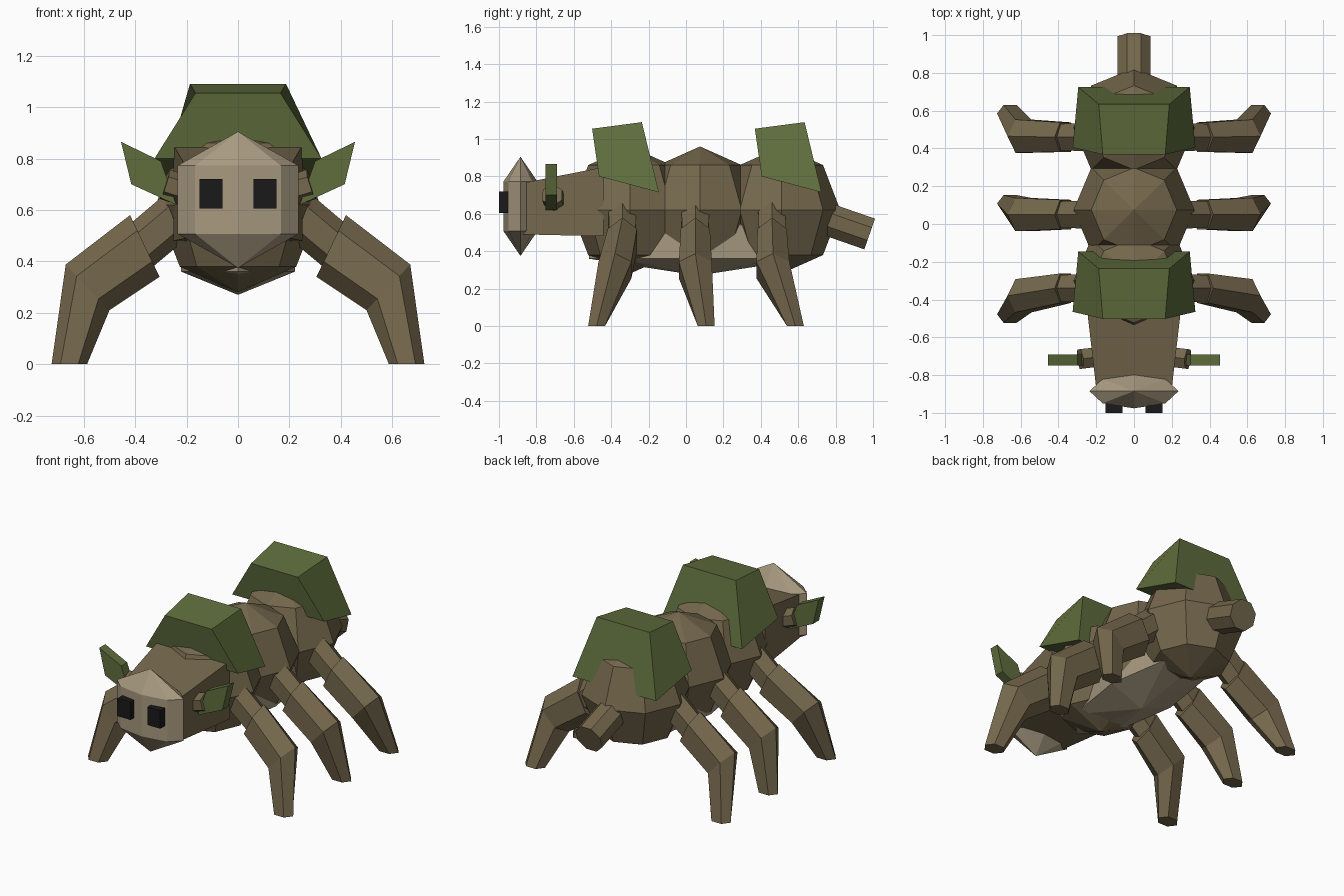
import bpy, bmesh
from math import cos, sin, pi
from mathutils import Vector, Matrix

if "Cube" in bpy.data.objects:
    bpy.data.objects.remove(bpy.data.objects["Cube"])


def material(name, rgb):
    m = bpy.data.materials.new(name)
    m.diffuse_color = (*rgb, 1)
    m.use_nodes = True
    m.node_tree.nodes["Principled BSDF"].inputs["Base Color"].default_value = m.diffuse_color
    return m


BROWN = material("bark_brown", (0.175, 0.135, 0.072))
TAN = material("pale_tan", (0.39, 0.32, 0.215))
GREEN = material("leaf_green", (0.115, 0.155, 0.047))
BLACK = material("eye_black", (0.01, 0.01, 0.01))


def finish(name, bm, mat):
    bmesh.ops.recalc_face_normals(bm, faces=bm.faces)
    me = bpy.data.meshes.new(name)
    bm.to_mesh(me)
    bm.free()
    me.materials.append(mat)
    ob = bpy.data.objects.new(name, me)
    bpy.context.collection.objects.link(ob)
    return ob


def ball(name, centre, radii, rings, mat):
    """Low-poly eight-sided sphere with vertical poles."""
    bm = bmesh.new()
    bmesh.ops.create_uvsphere(
        bm, u_segments=8, v_segments=rings, radius=1,
        matrix=Matrix.Translation(centre) @ Matrix.Diagonal((*radii, 1)))
    finish(name, bm, mat)


def loft(name, rings, mat):
    """Skin a list of equal-length point loops and cap both ends."""
    bm = bmesh.new()
    loops = [[bm.verts.new(p) for p in r] for r in rings]
    n = len(loops[0])
    for a, b in zip(loops, loops[1:]):
        for i in range(n):
            j = (i + 1) % n
            bm.faces.new((a[i], a[j], b[j], b[i]))
    bm.faces.new(loops[0])
    bm.faces.new(loops[-1])
    finish(name, bm, mat)


def box(name, lo, hi, mat):
    rect = lambda z: [(lo[0], lo[1], z), (hi[0], lo[1], z), (hi[0], hi[1], z), (lo[0], hi[1], z)]
    loft(name, [rect(lo[2]), rect(hi[2])], mat)


def rod(name, a, b, r, n, mat):
    """Straight n-sided rod with a flat side up."""
    a, b = Vector(a), Vector(b)
    rot = (b - a).to_track_quat('Z', 'Y')
    ring = [rot @ Vector((r * cos((i + .5) * 2 * pi / n), r * sin((i + .5) * 2 * pi / n), 0))
            for i in range(n)]
    loft(name, [[a + p for p in ring], [b + p for p in ring]], mat)


def limb_ring(s, inner, outer, y, half):
    """Six-sided section spanning two (x, z) points, with a depth along y."""
    mx, mz = (inner[0] + outer[0]) / 2, (inner[1] + outer[1]) / 2
    dx, dz = (outer[0] - inner[0]) / 2, (outer[1] - inner[1]) / 2
    return [(s * (mx + dx * cos(k * pi / 3)), y + half / .866 * sin(k * pi / 3),
             mz + dz * cos(k * pi / 3)) for k in range(6)]


# Body segments and belly
for name, y in (("front_body", -.30), ("middle_body", .075), ("rear_body", .51)):
    ball(name, (0, y, .62), (.32, .315, .34), 4, BROWN)
ball("belly", (0, .065, .45), (.255, .675, .18), 3, TAN)

# Neck
neck = lambda y, w, z0, z1: [(-w, y, z0), (w, y, z0), (w, y, z1), (-w, y, z1)]
loft("neck", [neck(-.87, .20, .49, .765), neck(-.44, .25, .48, .85)], BROWN)

# Face
ball("face", (0, -.885, .64), (.272, .105, .265), 3, TAN)

# Tail
rod("tail", (0, .70, .59), (0, .982, .492), .094, 8, BROWN)

# Back plates
for name, y in (("front_back_plate", 0), ("rear_back_plate", .87)):
    quad = lambda wf, yf, zf, wb, yb, zb: [(-wf, y + yf, zf), (wf, y + yf, zf),
                                           (wb, y + yb, zb), (-wb, y + yb, zb)]
    loft(name, [quad(.325, -.465, .80, .295, -.145, .715),
                quad(.165, -.502, 1.055, .187, -.236, 1.09)], GREEN)

# Paired parts
for side, s in (("right", 1), ("left", -1)):
    # Eye
    xs = sorted((s * .06, s * .15))
    box(side + "_eye", (xs[0], -1.0, .605), (xs[1], -.93, .72), BLACK)

    # Ear stem and leaf
    rod(side + "_ear_stem", (s * .16, -.70, .66), (s * .285, -.715, .70), .06, 6, BROWN)
    leaf = [(.455, .865), (.30, .79), (.24, .62), (.415, .70)]
    loft(side + "_ear_leaf", [[(s * x, y, z) for x, z in leaf] for y in (-.75, -.69)], GREEN)

    # Legs
    for name, hip, knee, foot in (("front", -.34, -.38, -.478),
                                  ("middle", .05, .05, .108),
                                  ("rear", .46, .465, .585)):
        loft(f"{side}_{name}_hip",
             [limb_ring(s, (.15, .53), (.25, .69), hip, .075),
              limb_ring(s, (.33, .38), (.415, .55), hip, .07)], BROWN)
        loft(f"{side}_{name}_leg",
             [limb_ring(s, (.305, .34), (.42, .58), hip, .078),
              limb_ring(s, (.50, .21), (.67, .388), knee, .088),
              limb_ring(s, (.587, 0), (.725, 0), foot, .045)], BROWN)
